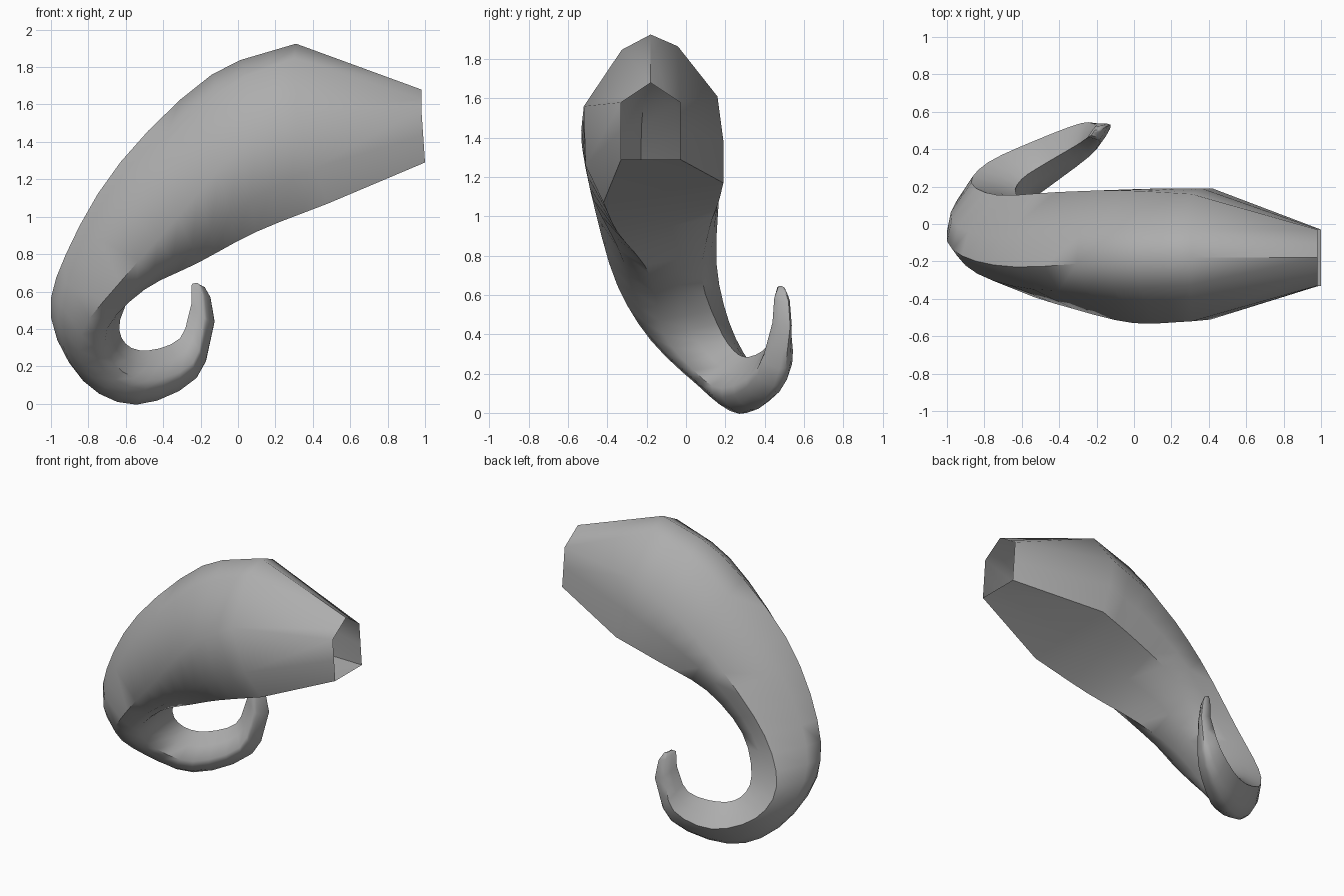
import bpy, bmesh, math
from mathutils import Vector

if "Cube" in bpy.data.objects:
    bpy.data.objects.remove(bpy.data.objects["Cube"])

STEPS = 3  # rings per span between stations

# Five guide edges of the horn, from open mouth to hook
ridge = [(.98, -.18, 1.68), (.31, -.18, 1.925), (-.14, -.2, 1.76), (-.63, -.23, 1.29), (-.92, -.17, .8),
         (-1, -.04, .46), (-.83, .17, .125), (-.55, .31, 0), (-.22, .48, .14), (-.125, .53, .44)]
front_upper = [(.98, -.33, 1.58), (.31, -.52, 1.56), (0, -.53, 1.36), (-.32, -.455, 1.0), (-.63, -.35, .65),
               (-.84, -.18, .37), (-.78, .06, .14), (-.52, .22, .03), (-.24, .39, .16), (-.15, .47, .44)]
front_lower = [(1, -.33, 1.29), (.48, -.42, 1.07), (.1, -.35, .92), (-.22, -.21, .75), (-.5, -.16, .61),
               (-.7, -.115, .4), (-.665, .04, .215), (-.48, .18, .125), (-.24, .36, .22), (-.18, .44, .46)]
back_lower = [(1, -.03, 1.29), (.42, .19, 1.17), (.1, .165, 1.07), (-.25, .12, .94), (-.5, .08, .69),
              (-.63, .16, .45), (-.6, .24, .32), (-.48, .32, .285), (-.31, .42, .35), (-.25, .46, .53)]
back_upper = [(.98, -.03, 1.58), (.31, .16, 1.61), (-.08, .18, 1.42), (-.42, .17, 1.13), (-.73, .155, .76),
              (-.87, .22, .46), (-.78, .33, .25), (-.52, .45, .15), (-.28, .54, .25), (-.2, .53, .47)]

# Each side of the section: how far it bows out, and how its bow slides along it
BULGE = (1, .8, 0, .25, 1)
SLIDE = (-.15, .08, 0, 0, .15)


def spline(a, b, c, d, t):
    return 0.5 * (2 * b + (c - a) * t + (2 * a - 5 * b + 4 * c - d) * t * t
                  + (3 * b - a - 3 * c + d) * t ** 3)


def smooth_edge(points):
    """Straight first span at the mouth, then a smooth curve."""
    p = [Vector(q) for q in points]
    path, p = [p[0]], p[1:]
    p = [2 * p[0] - p[1]] + p + [2 * p[-1] - p[-2]]
    for i in range(1, len(p) - 2):
        path += [spline(*p[i - 1:i + 3], k / STEPS) for k in range(STEPS)]
    return path + [p[-2]]


def round_section(corners, amount):
    """Add a bowed point between each pair of corners."""
    ring = []
    for i in range(5):
        a, b, c, d = (corners[(i + k) % 5] for k in (-1, 0, 1, 2))
        mid = (b + c) / 2
        bowed = (9 * (b + c) - a - d) / 16 + (c - b) * SLIDE[i]
        ring += [b, mid.lerp(bowed, BULGE[i] * amount)]
    return ring


edges = [smooth_edge(e) for e in (ridge, front_upper, front_lower, back_lower, back_upper)]
rings = [round_section(c, 0 if i == 0 else 1) for i, c in enumerate(zip(*edges))]

# Narrowing rounded tip
last = rings[-1]
centre = sum(last, Vector()) / len(last)
for target, scale in (((-.19, .487, .59), .8), ((-.2, .485, .635), .4)):
    rings.append([Vector(target) + (p - centre) * scale for p in last])
for p in rings[-1]:
    p.z = min(p.z, .645)

bm = bmesh.new()
loops = [[bm.verts.new(p) for p in ring] for ring in rings]
for a, b in zip(loops, loops[1:]):
    for i in range(10):
        j = (i + 1) % 10
        bm.faces.new((a[i], a[j], b[j], b[i]))
bm.faces.new(loops[-1])
bmesh.ops.recalc_face_normals(bm, faces=bm.faces[:])

mesh = bpy.data.meshes.new("curled_horn")
bm.to_mesh(mesh)
bm.free()
horn = bpy.data.objects.new("curled_horn", mesh)
bpy.context.collection.objects.link(horn)

grey = bpy.data.materials.new("horn_grey")
grey.diffuse_color = (.42, .42, .42, 1)
grey.use_nodes = True
grey.node_tree.nodes["Principled BSDF"].inputs["Base Color"].default_value = grey.diffuse_color
mesh.materials.append(grey)

bpy.context.view_layer.objects.active = horn
horn.select_set(True)
bpy.ops.object.shade_smooth_by_angle(angle=math.radians(55))
